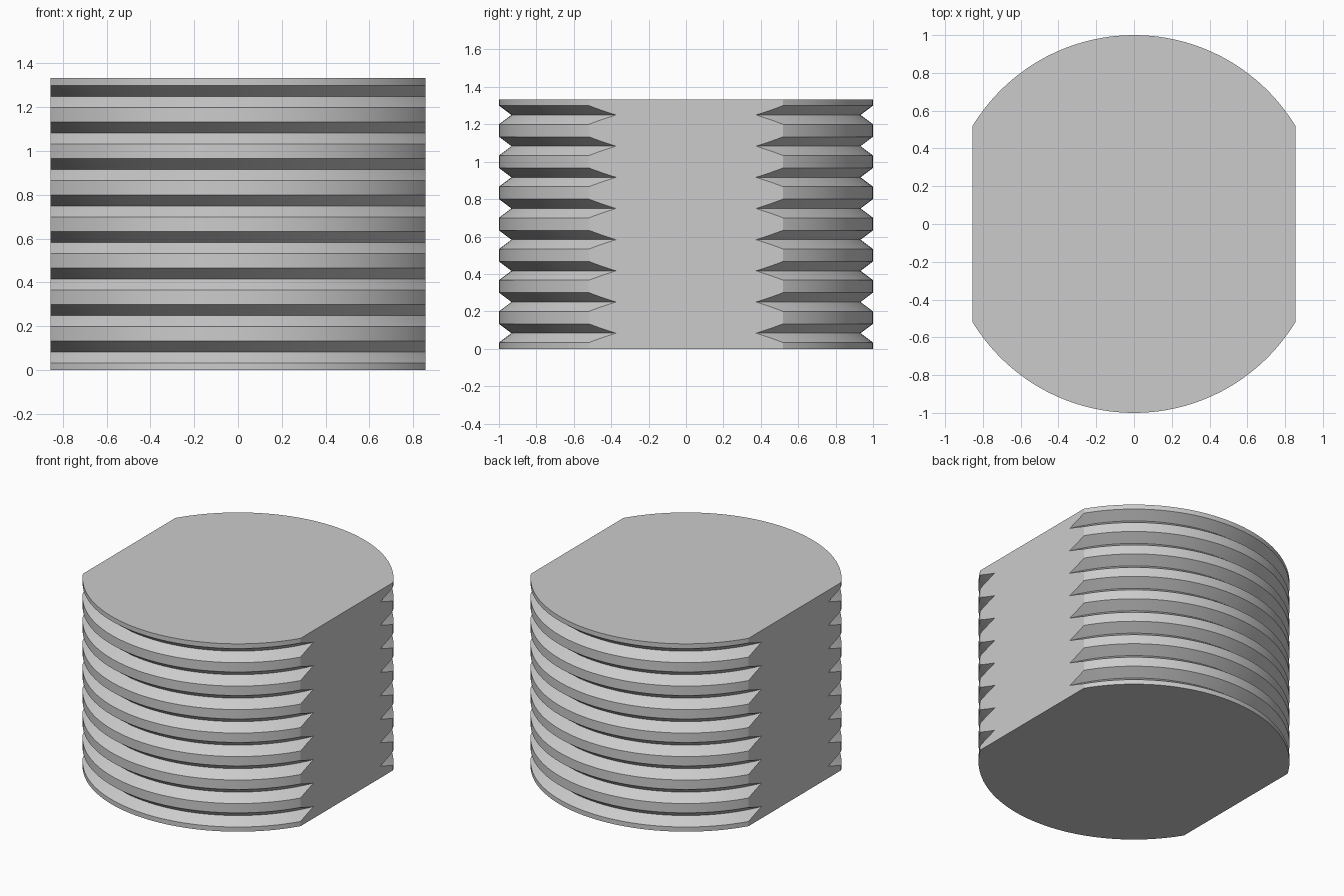
import bpy, bmesh, math
from mathutils import Matrix

cube = bpy.data.objects.get("Cube")
if cube:
    bpy.data.objects.remove(cube, do_unlink=True)

RADIUS, VALLEY = 1.0, 0.9333
FLAT_X = 0.855
GROOVES, PITCH, HALF_GROOVE = 8, 1 / 6, 0.05
HEIGHT = GROOVES * PITCH
SEGMENTS = 144

# Single grey material
grey = bpy.data.materials.new("plain grey")
grey.use_nodes = True
colour = (0.6, 0.6, 0.6, 1)
grey.diffuse_color = colour
grey.node_tree.nodes["Principled BSDF"].inputs["Base Color"].default_value = colour

# Outer profile with V grooves
profile = [(RADIUS, 0)]
for i in range(GROOVES):
    mid = (i + 0.5) * PITCH
    profile += [(RADIUS, mid - HALF_GROOVE), (VALLEY, mid), (RADIUS, mid + HALF_GROOVE)]
profile.append((RADIUS, HEIGHT))

# Revolve the profile around z, starting at the front
bm = bmesh.new()
verts = [bm.verts.new((0, -r, z)) for r, z in profile]
edges = [bm.edges.new(pair) for pair in zip(verts, verts[1:])]
bmesh.ops.spin(bm, geom=verts + edges, cent=(0, 0, 0), axis=(0, 0, 1),
               angle=math.tau, steps=SEGMENTS, use_duplicate=False)
bmesh.ops.remove_doubles(bm, verts=bm.verts, dist=0.0001)


def fill_open():
    open_edges = [e for e in bm.edges if e.is_boundary]
    bmesh.ops.edgeloop_fill(bm, edges=open_edges)


# Top and bottom caps, then the two flat sides
fill_open()
for side in (1, -1):
    bmesh.ops.bisect_plane(bm, geom=bm.verts[:] + bm.edges[:] + bm.faces[:],
                           plane_co=(side * FLAT_X, 0, 0), plane_no=(side, 0, 0),
                           clear_outer=True)
    fill_open()
bmesh.ops.recalc_face_normals(bm, faces=bm.faces)

mesh = bpy.data.meshes.new("grooved_block")
bm.to_mesh(mesh)
bm.free()
mesh.materials.append(grey)
block = bpy.data.objects.new("grooved_block", mesh)
bpy.context.collection.objects.link(block)

# Smooth around the curve, sharp at the groove edges
bpy.ops.object.select_all(action="DESELECT")
block.select_set(True)
bpy.context.view_layer.objects.active = block
bpy.ops.object.shade_smooth_by_angle(angle=math.radians(25))
